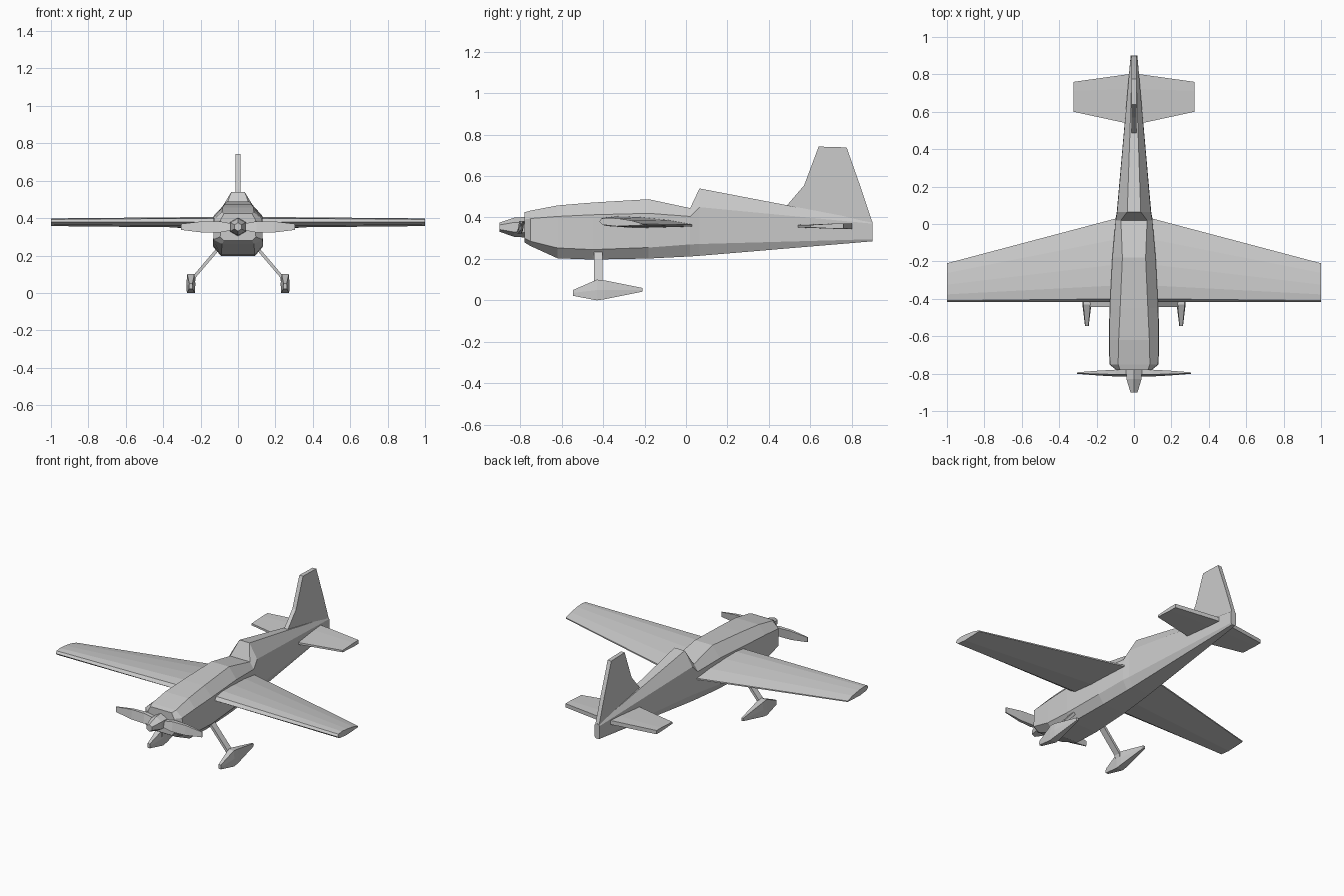
import bpy
from math import sin, cos, pi


def loft(name, rings):
    """Skin a row of equal-length point rings and cap both ends."""
    n = len(rings[0])
    verts = [p for r in rings for p in r]
    faces = [(i * n + j, i * n + (j + 1) % n, (i + 1) * n + (j + 1) % n, (i + 1) * n + j)
             for i in range(len(rings) - 1) for j in range(n)]
    faces += [tuple(reversed(range(n))), tuple(range(len(verts) - n, len(verts)))]
    me = bpy.data.meshes.new(name)
    me.from_pydata(verts, [], faces)
    ob = bpy.data.objects.new(name, me)
    bpy.context.collection.objects.link(ob)
    bpy.context.view_layer.objects.active = ob
    bpy.ops.object.mode_set(mode='EDIT')
    bpy.ops.mesh.select_all(action='SELECT')
    bpy.ops.mesh.normals_make_consistent(inside=False)
    bpy.ops.object.mode_set(mode='OBJECT')
    return ob


def sides(name, make_ring, stations):
    """Build a part on the left and the right of the aircraft."""
    for label, s in (("left", -1), ("right", 1)):
        loft(f"{label}_{name}", [[(s * x, y, z) for x, y, z in make_ring(*st)]
                                 for st in stations])


# Fuselage: eight-sided sections
# y, bottom half width, bottom z, half width, lower z, upper z, top half width, top z
body = [
    (-0.78, 0.075, 0.28, 0.095, 0.30, 0.39, 0.075, 0.425),
    (-0.75, 0.085, 0.262, 0.132, 0.285, 0.395, 0.085, 0.433),
    (-0.62, 0.09, 0.203, 0.133, 0.253, 0.405, 0.082, 0.458),
    (-0.45, 0.09, 0.197, 0.132, 0.245, 0.413, 0.074, 0.472),
    (-0.18, 0.08, 0.202, 0.118, 0.255, 0.42, 0.062, 0.488),
    (0.02, 0.068, 0.212, 0.10, 0.27, 0.405, 0.07, 0.445),
    (0.065, 0.065, 0.215, 0.092, 0.272, 0.45, 0.036, 0.54),
    (0.90, 0.012, 0.285, 0.018, 0.295, 0.37, 0.008, 0.38),
]
loft("fuselage", [[(-bw, y, zb), (bw, y, zb), (w, y, zl), (w * 0.98, y, zu),
                   (tw, y, zt), (-tw, y, zt), (-w * 0.98, y, zu), (-w, y, zl)]
                  for y, bw, zb, w, zl, zu, tw, zt in body])

# Spinner: hexagonal
loft("spinner", [[(r * sin(k * pi / 3), y, 0.353 + r * cos(k * pi / 3)) for k in range(6)]
                 for y, r in ((-0.90, 0.022), (-0.83, 0.046), (-0.77, 0.05))])

# Propeller blades
sides("propeller_blade",
      lambda x, h, t: [(x, -0.797 - t, 0.353 - h), (x, -0.797 + t * 0.4, 0.353 - h),
                       (x, -0.797 + t, 0.353 + h), (x, -0.797 - t * 0.4, 0.353 + h)],
      [(0.02, 0.016, 0.018), (0.10, 0.03, 0.018), (0.19, 0.03, 0.013), (0.305, 0.016, 0.004)])

# Wings: airfoil as chord fraction and height
airfoil = [(0, 0), (0.04, 0.02), (0.2, 0.027), (0.45, 0.022), (0.75, 0.008),
           (1, -0.013), (1, -0.022), (0.4, -0.03), (0.08, -0.02)]
sides("wing",
      lambda x, te, k: [(x, -0.418 + t * (te + 0.418), 0.379 + z * k) for t, z in airfoil],
      [(0.0, 0.055, 1.05), (1.0, -0.21, 0.72)])

# Tailplane
sides("tailplane",
      lambda x, y0, y1, t: [(x, y0, 0.358 - t * 0.5), (x, y0, 0.358 + t * 0.5),
                            (x, y0 + 0.7 * (y1 - y0), 0.358 + t), (x, y1, 0.358 + t),
                            (x, y1, 0.358 - t), (x, y0 + 0.7 * (y1 - y0), 0.358 - t)],
      [(0.0, 0.53, 0.805, 0.013), (0.323, 0.60, 0.76, 0.012)])

# Tail fin: extruded side profile
fin = [(0.48, 0.45), (0.57, 0.555), (0.64, 0.742), (0.775, 0.738),
       (0.845, 0.54), (0.898, 0.38), (0.898, 0.30), (0.6, 0.36)]
loft("tail_fin", [[(x, y, z) for y, z in fin] for x in (-0.013, 0.013)])

# Undercarriage legs
sides("gear_leg",
      lambda x, z: [(x - 0.011, -0.443, z), (x + 0.011, -0.443, z),
                    (x + 0.011, -0.402, z), (x - 0.011, -0.402, z)],
      [(0.09, 0.255), (0.235, 0.085), (0.245, 0.04)])

# Wheel fairings
sides("wheel_fairing",
      lambda y, w, z0, z1: [(0.252 - w * 0.9, y, z0), (0.252 + w * 0.9, y, z0),
                            (0.252 + w, y, (z0 + z1) / 2), (0.252 + w * 0.8, y, z1),
                            (0.252 - w * 0.8, y, z1), (0.252 - w, y, (z0 + z1) / 2)],
      [(-0.545, 0.01, 0.022, 0.05), (-0.43, 0.024, 0.0, 0.10), (-0.39, 0.024, 0.006, 0.096),
       (-0.21, 0.007, 0.042, 0.06)])
